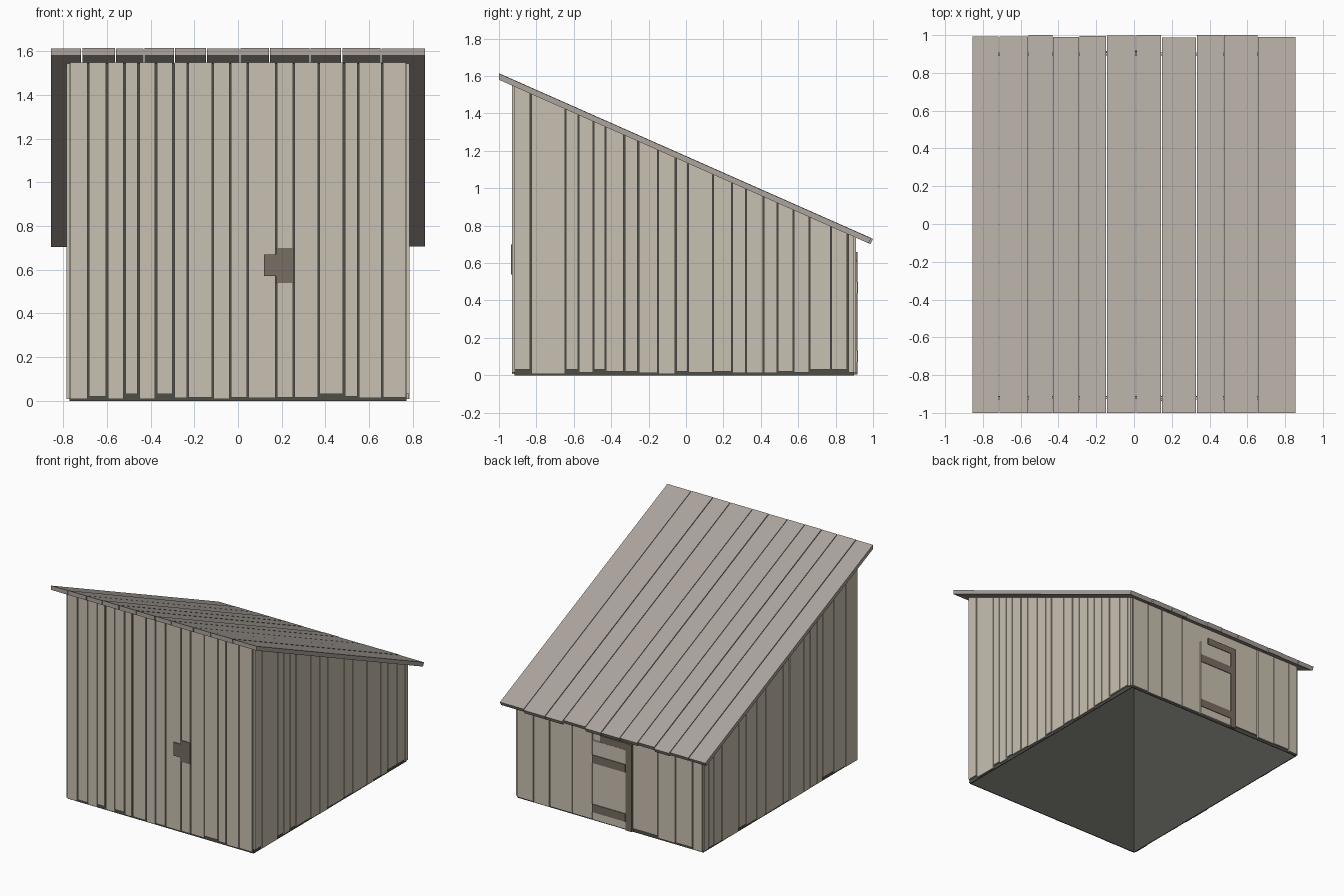
import bpy, bmesh, random

rng = random.Random(4)
if "Cube" in bpy.data.objects:
    bpy.data.objects.remove(bpy.data.objects["Cube"], do_unlink=True)


def material(name, *rgb):
    color = [((c / 255 + 0.055) / 1.055) ** 2.4 for c in rgb] + [1]
    mat = bpy.data.materials.new(name)
    mat.use_nodes = True
    mat.diffuse_color = color
    bsdf = mat.node_tree.nodes["Principled BSDF"]
    bsdf.inputs["Base Color"].default_value = color
    bsdf.inputs["Roughness"].default_value = 0.9
    return mat


PALE = material("pale_wood", 201, 192, 177)
GREY = material("grey_roof_wood", 173, 165, 158)
BROWN = material("brown_wood", 120, 109, 98)
DARK = material("dark_lining", 78, 79, 73)


def under(y):
    """Height of the sloping roof underside."""
    return 1.58 - 0.4425 * (y + 1)


def block(bm, x, y, z0, z1=None):
    """Box whose top is flat, or follows the roof when z1 is None."""
    for v in bmesh.ops.create_cube(bm, size=1)["verts"]:
        v.co.x = x[v.co.x > 0]
        v.co.y = y[v.co.y > 0]
        if v.co.z < 0:
            v.co.z = z0
        else:
            v.co.z = under(v.co.y) if z1 is None else z1


def finish(bm, name, mat):
    bmesh.ops.recalc_face_normals(bm, faces=bm.faces)
    mesh = bpy.data.meshes.new(name)
    bm.to_mesh(mesh)
    bm.free()
    mesh.materials.append(mat)
    obj = bpy.data.objects.new(name, mesh)
    bpy.context.collection.objects.link(obj)
    return obj


def part(name, mat, *blocks):
    bm = bmesh.new()
    for b in blocks:
        block(bm, *b)
    return finish(bm, name, mat)


def spans(edges, gap=0.008):
    return [(a + gap / 2, b - gap / 2) for a, b in zip(edges, edges[1:])]


def foot():
    return rng.choice((0.008, 0.012, 0.015, 0.02, 0.03))


def skin():
    return rng.uniform(0, 0.003)


# Dark lining behind the boards, open at the bottom and top
CX, CF, CB = 0.772, -0.917, 0.897
T = 0.006
part("wall_lining", DARK,
     ((-CX, CX), (CF, CF + T), 0), ((-CX, CX), (CB - T, CB), 0),
     ((-CX, T - CX), (CF, CB), 0), ((CX - T, CX), (CF, CB), 0))

# Front boards
front = [-.772, -.685, -.6, -.52, -.455, -.375, -.295, -.23, -.115, -.035,
         .045, .175, .255, .37, .485, .55, .66, .772]
part("front_boards", PALE,
     *[(s, (-0.93 + skin(), CF), foot()) for s in spans(front)])

# Side boards, each side with its own irregular widths
left = [-.92, -.83, -.645, -.575, -.495, -.43, -.33, -.255, -.15, -.055, .01,
        .145, .245, .32, .415, .49, .575, .66, .775, .865, .9]
right = [-.92, -.78, -.64, -.51, -.44, -.355, -.28, -.11, -.04, .055, .175,
         .28, .4, .49, .585, .69, .79, .85, .9]
part("left_boards", PALE,
     *[((CX, 0.785 - skin()), s, foot()) for s in spans(left, 0.006)])
part("right_boards", PALE,
     *[((skin() - 0.785, -CX), s, foot()) for s in spans(right, 0.006)])

# Back boards on both sides of the doorway, with short boards above it
back = spans([-.772, -.69, -.55, -.4, -.19]) + spans([.14, .31, .5, .63, .772])
part("back_boards", PALE,
     *[(s, (CB, 0.91 - skin()), foot()) for s in back],
     ((-0.19, 0.07), (CB, 0.908), 0.66), ((0.07, 0.14), (CB, 0.908), 0.61))

# Doorway frame, door and cross rails
part("door_frame", BROWN,
     ((-0.19, -0.14), (CB, 0.916), 0.005, 0.66),
     ((-0.14, 0.07), (CB, 0.916), 0.61, 0.66))
part("door_panel", PALE, ((-0.138, 0.14), (CB, 0.914), 0.012, 0.608))
part("door_rails", BROWN,
     *[((-0.138, 0.14), (0.914, 0.919), z, z + 0.06) for z in (0.07, 0.44)])

# Latch plates on the front
part("front_latch", BROWN,
     ((0.175, 0.257), (-0.936, -0.929), 0.54, 0.70),
     ((0.12, 0.175), (-0.936, -0.929), 0.57, 0.67))

# Roof boards with uneven back ends cut square to the slope
roof = [-.855, -.715, -.56, -.43, -.29, -.145, .01, .145, .33, .475, .655, .855]
bm = bmesh.new()
for i, (a, b) in enumerate(spans(roof, 0.005)):
    end = 1 if i in (2, 6, 8, 9) else rng.uniform(0.985, 0.997)
    lift = 0.035 - skin()
    a, b = (-0.855 if i == 0 else a), (0.855 if i == len(roof) - 2 else b)
    for v in bmesh.ops.create_cube(bm, size=1)["verts"]:
        top = v.co.z > 0
        v.co.x = b if v.co.x > 0 else a
        v.co.y = (end if top else end - 0.014) if v.co.y > 0 else -1
        v.co.z = under(v.co.y) + (lift if top else 0)
finish(bm, "roof_boards", GREY)
